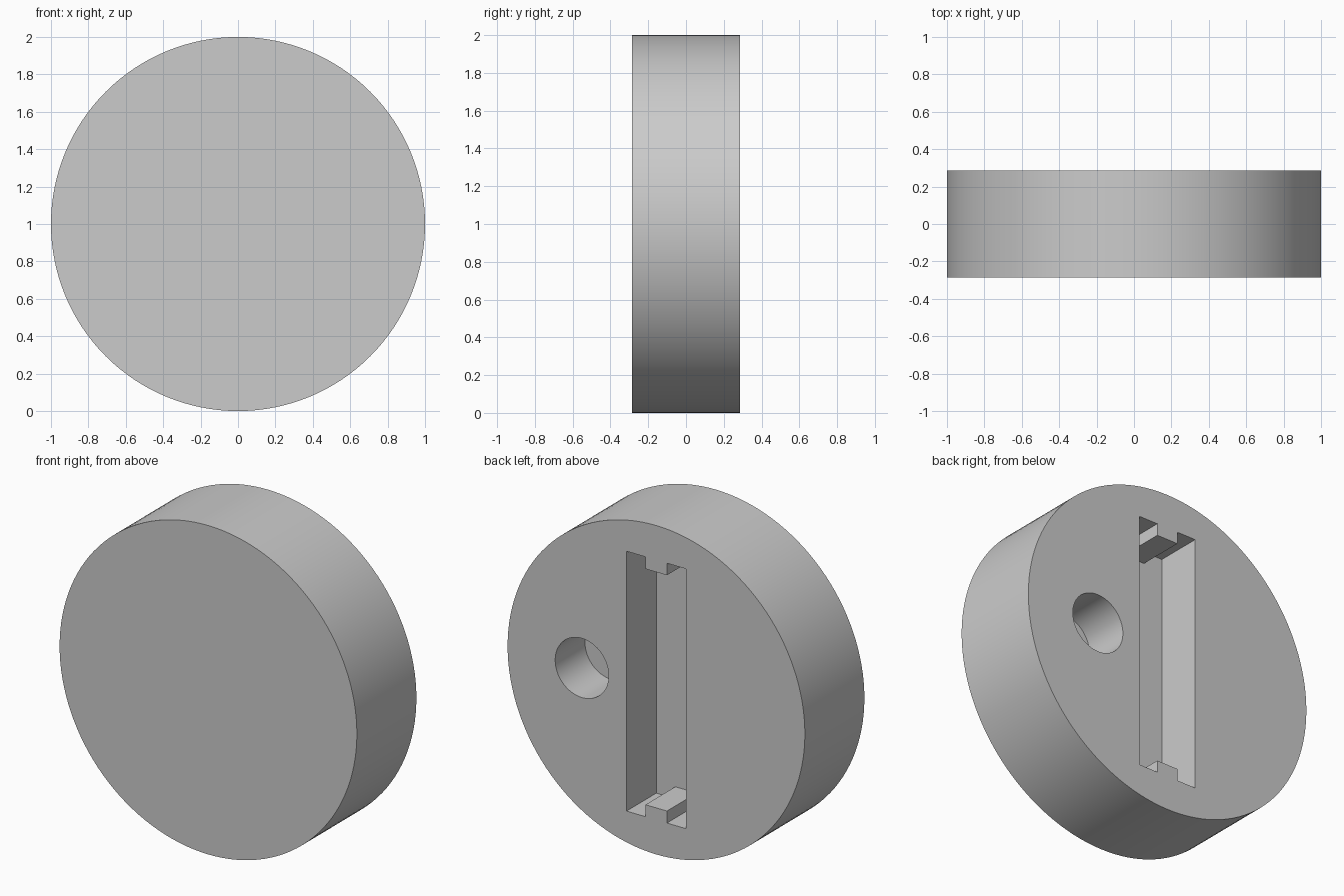
import bpy, bmesh, math
from mathutils import Matrix, Vector

if "Cube" in bpy.data.objects:
    bpy.data.objects.remove(bpy.data.objects["Cube"])

RADIUS, HALF_DEPTH, CENTRE_Z = 1.0, 0.286, 1.0
OVERSHOOT = 0.1

grey = bpy.data.materials.new("plain grey")
grey.use_nodes = True
colour = (0.6, 0.6, 0.6, 1)
grey.diffuse_color = colour
grey.node_tree.nodes["Principled BSDF"].inputs["Base Color"].default_value = colour


def prism(name, outline, y0, y1):
    """Extrude an (x, z) outline along y from y0 to y1."""
    bm = bmesh.new()
    face = bm.faces.new([bm.verts.new((x, y0, z + CENTRE_Z)) for x, z in outline])
    grown = bmesh.ops.extrude_face_region(bm, geom=[face])["geom"]
    bmesh.ops.translate(bm, vec=(0, y1 - y0, 0),
                        verts=[v for v in grown if isinstance(v, bmesh.types.BMVert)])
    bmesh.ops.recalc_face_normals(bm, faces=bm.faces)
    mesh = bpy.data.meshes.new(name)
    bm.to_mesh(mesh)
    bm.free()
    mesh.materials.append(grey)
    obj = bpy.data.objects.new(name, mesh)
    bpy.context.collection.objects.link(obj)
    return obj


def circle(radius, count, cx=0):
    return [(cx + radius * math.cos(2 * math.pi * i / count),
             radius * math.sin(2 * math.pi * i / count)) for i in range(count)]


# Round body
disc = prism("disc_body", circle(RADIUS, 128), -HALF_DEPTH, HALF_DEPTH)

# Upright slot with a central key at each end, mirrored from one quarter
quarter = [(0.2, 0.79), (0.072, 0.79), (0.072, 0.717)]
upper = quarter + [(-x, z) for x, z in reversed(quarter)]
slot_outline = upper + [(-x, -z) for x, z in upper]

# Recesses reach from the back face to the middle of the body
for name, outline in (("slot_cutter", slot_outline),
                      ("hole_cutter", circle(0.18, 64, 0.5))):
    cutter = prism(name, outline, 0, HALF_DEPTH + OVERSHOOT)
    cutter.hide_render = True
    cut = disc.modifiers.new(name, 'BOOLEAN')
    cut.operation, cut.solver, cut.object = 'DIFFERENCE', 'EXACT', cutter
    bpy.context.view_layer.objects.active = disc
    bpy.ops.object.modifier_apply(modifier=cut.name)
    bpy.data.objects.remove(cutter)

# Smooth round walls, sharp rims
bpy.ops.object.select_all(action='DESELECT')
disc.select_set(True)
bpy.context.view_layer.objects.active = disc
bpy.ops.object.shade_smooth_by_angle(angle=math.radians(30))
